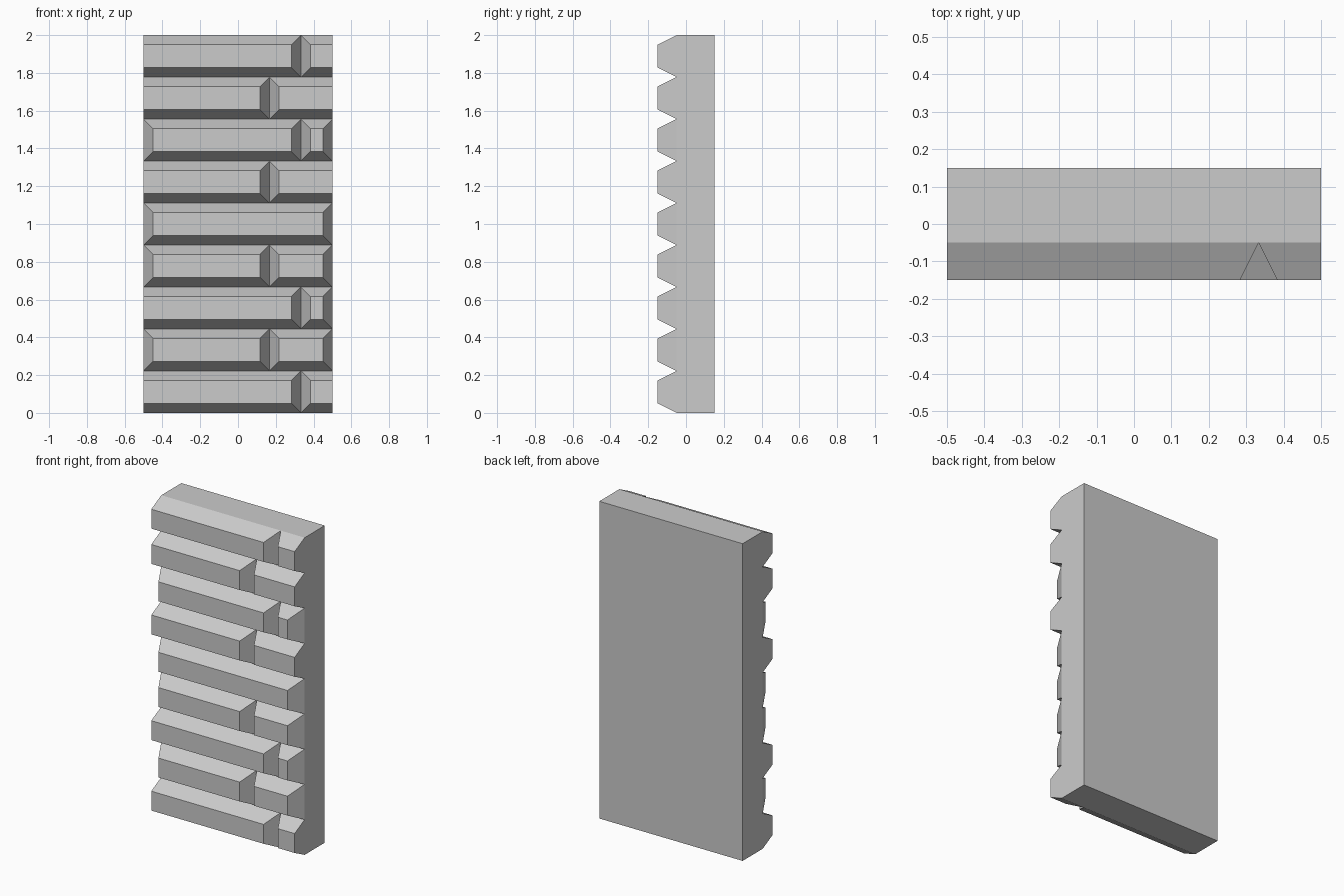
import bpy, bmesh

if "Cube" in bpy.data.objects:
    bpy.data.objects.remove(bpy.data.objects["Cube"])

W, H, ROWS = 0.5, 2.0, 9           # half width, height, courses
BACK, JOINT, FACE = 0.15, -0.05, -0.15
BEVEL = 0.05
STEP = H / ROWS

# Courses from the bottom: joint position, left end bevelled, right end bevelled
COURSES = [
    (1/3, 0, 0), (1/6, 1, 1), (1/3, 0, 1),
    (1/6, 1, 1), (None, 1, 1), (1/6, 0, 0),
    (1/3, 1, 1), (1/6, 0, 0), (1/3, 0, 0),
]

bm = bmesh.new()


def rect(x0, x1, y, z0, z1):
    return [bm.verts.new(p) for p in
            ((x0, y, z0), (x1, y, z0), (x1, y, z1), (x0, y, z1))]


def skirt(a, b):
    for i in range(4):
        j = (i + 1) % 4
        bm.faces.new((a[i], b[i], b[j], a[j]))


def siding(x0, x1, z0, left, right):
    """Front-facing block with bevelled sides, open where it meets the slab."""
    z1 = z0 + STEP
    base = rect(x0, x1, JOINT, z0, z1)
    face = rect(x0 + BEVEL * left, x1 - BEVEL * right, FACE,
                z0 + BEVEL, z1 - BEVEL)
    bm.faces.new(face)
    skirt(face, base)


# Backing slab, its front is covered by the blocks
front = rect(-W, W, JOINT, 0, H)
rear = rect(-W, W, BACK, 0, H)
skirt(front, rear)
bm.faces.new(rear[::-1])

# Stone courses
for i, (joint, left, right) in enumerate(COURSES):
    z = i * STEP
    if joint is None:
        siding(-W, W, z, left, right)
    else:
        siding(-W, joint, z, left, 1)
        siding(joint, W, z, 1, right)

bmesh.ops.remove_doubles(bm, verts=bm.verts, dist=1e-5)
mesh = bpy.data.meshes.new("stone_wall")
bm.to_mesh(mesh)
bm.free()
bpy.context.collection.objects.link(bpy.data.objects.new("stone_wall", mesh))
